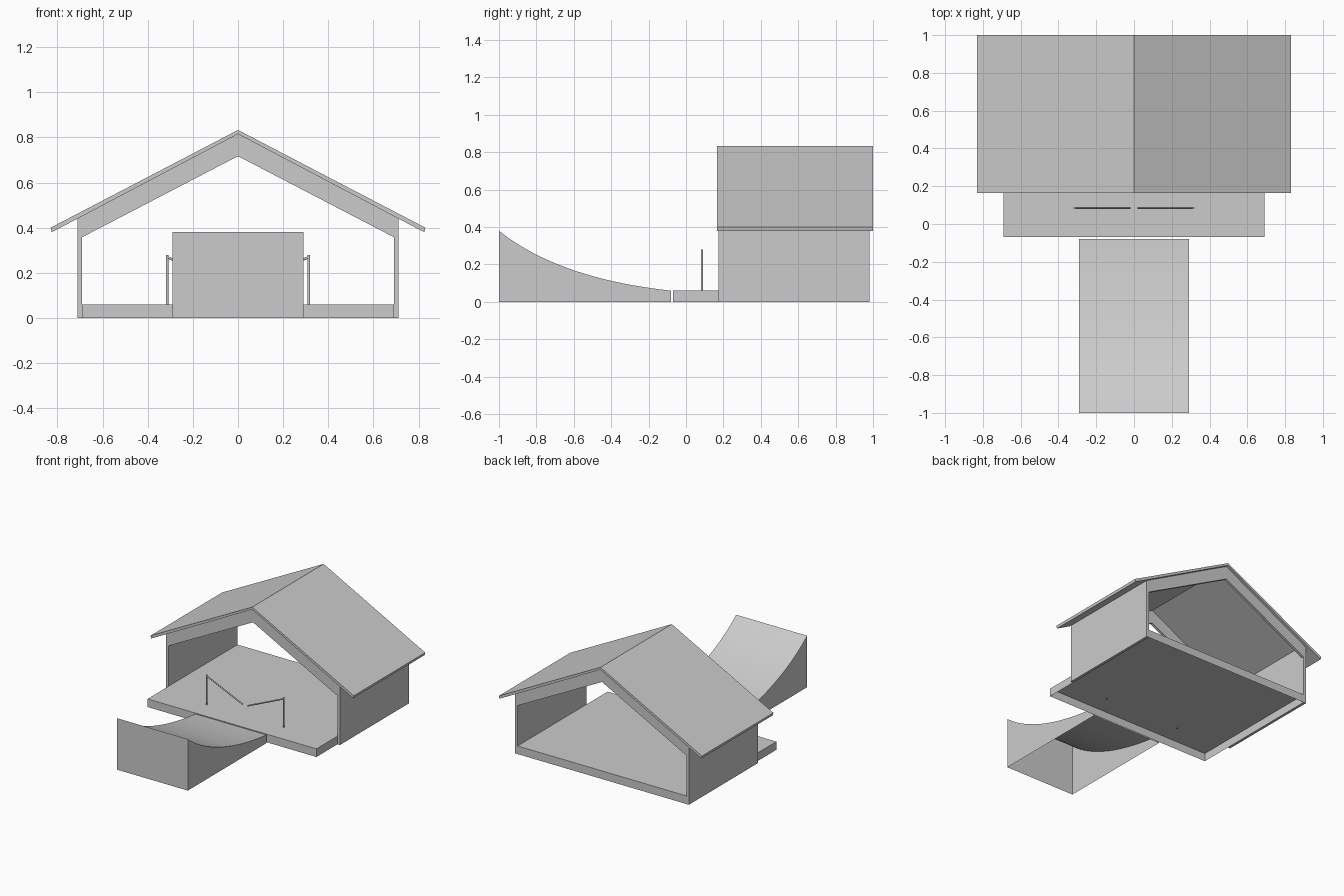
import bpy
import bmesh
from mathutils import Vector

cube = bpy.data.objects.get("Cube")
if cube:
    bpy.data.objects.remove(cube, do_unlink=True)

grey = bpy.data.materials.new("plain grey")
grey.use_nodes = True
colour = (0.6, 0.6, 0.6, 1)
grey.diffuse_color = colour
grey.node_tree.nodes["Principled BSDF"].inputs["Base Color"].default_value = colour


def finish(name, bm):
    bmesh.ops.recalc_face_normals(bm, faces=bm.faces)
    mesh = bpy.data.meshes.new(name)
    bm.to_mesh(mesh)
    bm.free()
    mesh.materials.append(grey)
    obj = bpy.data.objects.new(name, mesh)
    bpy.context.collection.objects.link(obj)
    return obj


def extrude_y(name, outline, y0, y1):
    """Solid with an (x, z) outline running from y0 to y1."""
    bm = bmesh.new()
    face = bm.faces.new([bm.verts.new((x, y0, z)) for x, z in outline])
    new = bmesh.ops.extrude_face_region(bm, geom=[face], use_keep_orig=True)["geom"]
    verts = [v for v in new if isinstance(v, bmesh.types.BMVert)]
    bmesh.ops.translate(bm, verts=verts, vec=(0, y1 - y0, 0))
    return finish(name, bm)


def rod(name, start, end, radius):
    start, end = Vector(start), Vector(end)
    axis = end - start
    bm = bmesh.new()
    bmesh.ops.create_cone(bm, cap_ends=True, segments=16, radius1=radius,
                          radius2=radius, depth=axis.length)
    bm.transform(axis.to_track_quat("Z", "Y").to_matrix().to_4x4())
    bmesh.ops.translate(bm, verts=bm.verts, vec=(start + end) / 2)
    obj = finish(name, bm)
    smooth(obj)


def smooth(obj):
    bpy.ops.object.select_all(action="DESELECT")
    obj.select_set(True)
    bpy.context.view_layer.objects.active = obj
    bpy.ops.object.shade_smooth_by_angle()


PITCH = 0.52            # roof slope
DECK = 0.06             # platform height
FRONT, BACK = 0.175, 0.98


def under_roof(x, drop=0.0):
    return 0.815 - drop - PITCH * abs(x)


# Platform: shallow box left open underneath
deck = extrude_y("platform", [(-0.69, 0), (0.69, 0), (0.69, DECK), (-0.69, DECK)], -0.07, BACK)
bm = bmesh.new()
bm.from_mesh(deck.data)
bmesh.ops.delete(bm, geom=[f for f in bm.faces if f.normal.z < -0.9], context="FACES_ONLY")
bm.to_mesh(deck.data)
bm.free()

# Curved ramp: sheet sides, front, back and top, open underneath
steps = 24
start, bend, end = Vector((-1, 0.38)), Vector((-0.68, 0.125)), Vector((-0.08, DECK))
curve = []
for i in range(steps + 1):
    t = i / steps
    curve.append(start * (1 - t) ** 2 + bend * 2 * t * (1 - t) + end * t * t)
bm = bmesh.new()
top = [[bm.verts.new((x, p.x, p.y)) for p in curve] for x in (-0.29, 0.29)]
base = [[bm.verts.new((x, p.x, 0)) for p in (start, end)] for x in (-0.29, 0.29)]
for i in range(steps):
    bm.faces.new((top[0][i], top[1][i], top[1][i + 1], top[0][i + 1]))
for side in (0, 1):
    bm.faces.new([base[side][0]] + top[side] + [base[side][1]])
for i in (0, -1):
    bm.faces.new((base[0][i], base[1][i], top[1][i], top[0][i]))
smooth(finish("ramp", bm))

# Gabled roof
extrude_y("roof", [(-0.83, 0.40), (0, 0.833), (0.83, 0.40), (0.825, 0.38),
                   (0, 0.815), (-0.825, 0.38)], 0.165, 1.0)

# Gable beams at both ends
outline = [(x, under_roof(x)) for x in (-0.69, 0, 0.69)]
outline += [(x, under_roof(x, 0.098)) for x in (0.69, 0, -0.69)]
extrude_y("front_gable_beam", outline, FRONT, FRONT + 0.02)
extrude_y("back_gable_beam", outline, BACK - 0.02, BACK)

# Side walls and gate arms
for side, s in (("left", 1), ("right", -1)):
    wall = [(s * 0.69, 0), (s * 0.71, 0), (s * 0.71, under_roof(0.71)), (s * 0.69, under_roof(0.69))]
    extrude_y(side + "_wall", wall, FRONT, BACK)
    rod(side + "_gate_post", (s * 0.314, 0.085, 0.05), (s * 0.314, 0.085, 0.28), 0.006)
    rod(side + "_gate_arm", (s * 0.314, 0.085, 0.27), (s * 0.02, 0.085, 0.14), 0.005)
